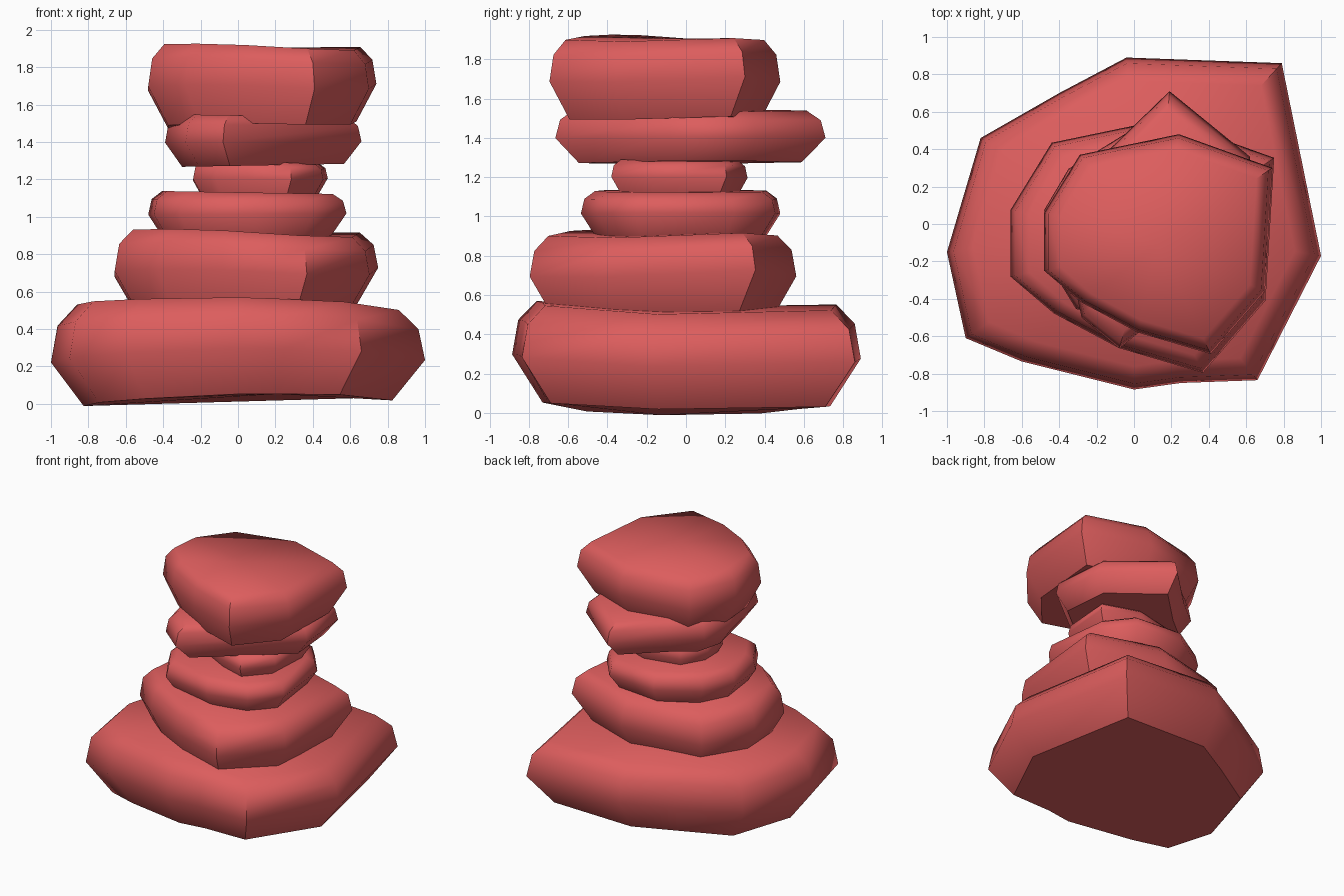
import bpy, bmesh, math

if "Cube" in bpy.data.objects:
    bpy.data.objects.remove(bpy.data.objects["Cube"])

mat = bpy.data.materials.new("red_stone")
mat.diffuse_color = (0.72, 0.11, 0.11, 1)
mat.use_nodes = True
mat.node_tree.nodes["Principled BSDF"].inputs["Base Color"].default_value = mat.diffuse_color

# Plan outlines, counter-clockwise, relative to each stone's own centre
slab = [(1, -.17), (.79, .86), (-.04, .89), (-.40, .70), (-.82, .46), (-1, -.15),
        (-.90, -.61), (-.60, -.735), (0, -.885), (.25, -.85), (.66, -.835)]
cobble = [(.57, -.25), (.61, .41), (.11, .59), (-.42, .48), (-.61, .17),
          (-.61, -.14), (-.41, -.31), (-.11, -.47), (.28, -.585)]
disc = [(.53, -.23), (.47, .27), (.30, .48), (-.10, .505), (-.40, .32),
        (-.53, .10), (-.50, -.20), (-.36, -.43), (.05, -.51), (.35, -.43)]
pointed = [(.53, -.10), (.49, .34), (.06, .69), (-.26, .38), (-.46, .22),
           (-.52, -.02), (-.41, -.52), (-.21, -.685)]

scales = (.825, 1, .965, .86)     # outline scale of the four height rings
slopes = (.018, .006, -.01, -.017)  # slight wedge across x


def stone(name, outline, centre, size, heights, warp=(0, 0, 0)):
    bm = bmesh.new()
    cx, cy = centre
    twist, bow, tilt = warp        # gentle unevenness of the rings
    rings = []
    for z, s, slope in zip(heights, scales, slopes):
        ring = []
        for x, y in outline:
            x, y = x * size * s, y * size * s
            dz = slope * x + twist * x * y + bow * (y * y - x * x) + tilt * y
            ring.append(bm.verts.new((cx + x, cy + y, z + dz)))
        rings.append(ring)
    n = len(outline)
    for low, high in zip(rings, rings[1:]):
        for i in range(n):
            j = (i + 1) % n
            bm.faces.new((low[i], low[j], high[j], high[i]))
    # Bottom face and fan-shaped top
    bm.faces.new(rings[0][::-1])
    peak = bm.verts.new((cx, cy, heights[-1]))
    for i in range(n):
        bm.faces.new((rings[-1][i], rings[-1][(i + 1) % n], peak))
    # Smooth rounding from top to bottom, crisp underside and tight corners
    bm.normal_update()
    underside = set(rings[0])
    corner = [(ring[i], rings[k + 1][i]) for k, ring in enumerate(rings[:-1]) for i in range(n)]
    corner = {frozenset(c) for c in corner}
    for f in bm.faces:
        f.smooth = True
    for e in bm.edges:
        upright = frozenset(e.verts) in corner
        rim = e.verts[0] in underside and e.verts[1] in underside
        e.smooth = not (rim or (upright and e.calc_face_angle() > math.radians(48)))
    mesh = bpy.data.meshes.new(name)
    bm.to_mesh(mesh)
    bm.free()
    mesh.materials.append(mat)
    bpy.context.collection.objects.link(bpy.data.objects.new(name, mesh))


# Stack from the ground up
uneven = (.1, 0, -.02)
stone("base_stone", slab, (0, 0), 1, (.025, .26, .438, .54), (0, .035, -.012))
stone("second_stone", cobble, (.045, -.12), 1.155, (.49, .70, .835, .91), uneven)
stone("third_stone", disc, (.05, -.025), 1, (.875, 1.015, 1.09, 1.13))
stone("small_stone", cobble, (.12, -.035), .59, (1.09, 1.20, 1.26, 1.29), uneven)
stone("pointed_stone", pointed, (.13, .02), 1, (1.275, 1.40, 1.49, 1.54))
stone("top_stone", cobble, (.13, -.11), 1, (1.49, 1.69, 1.83, 1.905), uneven)
